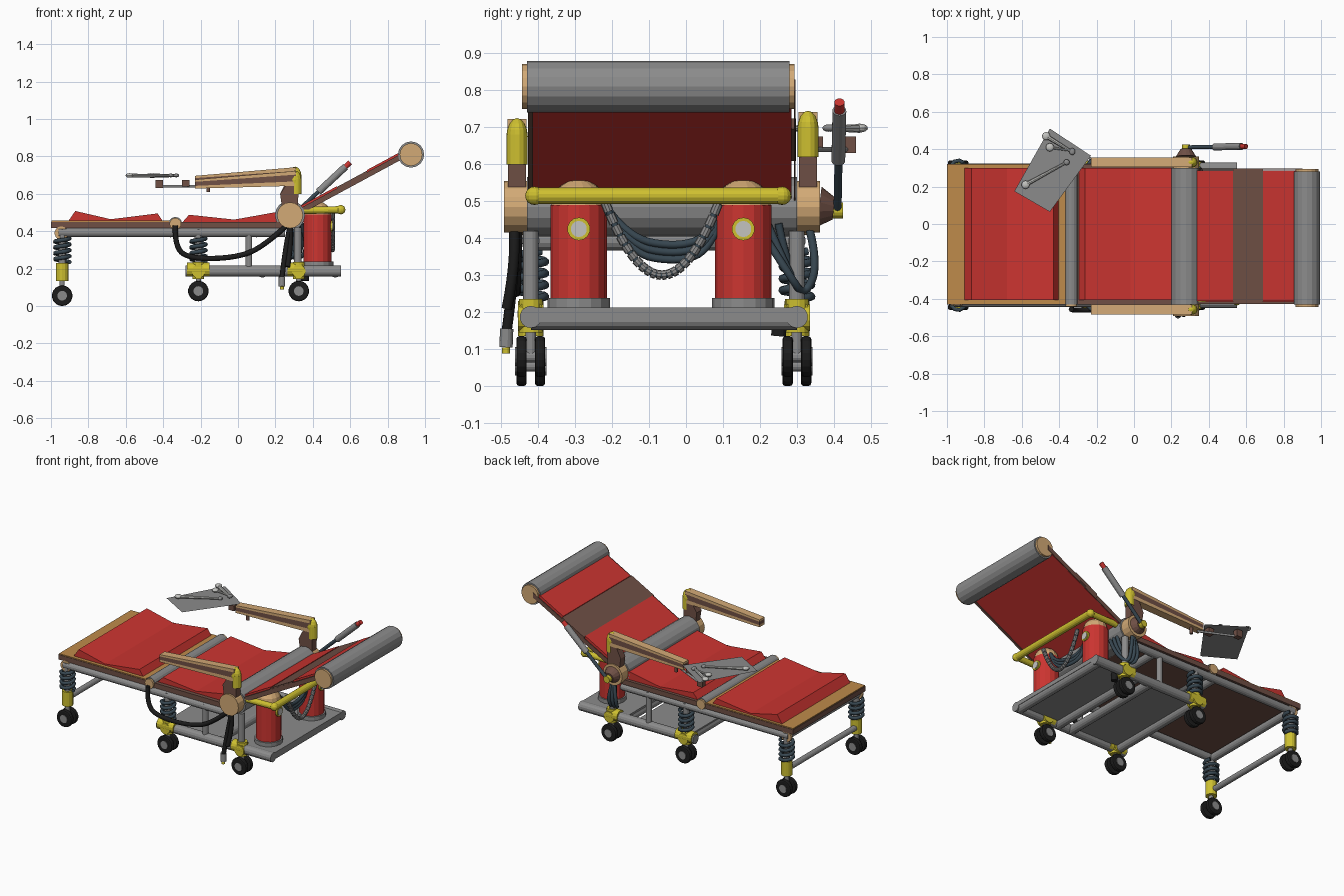
import bpy, bmesh, math
from mathutils import Vector

if "Cube" in bpy.data.objects:
    bpy.data.objects.remove(bpy.data.objects["Cube"])


def material(name, *rgb):
    m = bpy.data.materials.new(name)
    m.use_nodes = True
    m.diffuse_color = (*rgb, 1)
    m.node_tree.nodes["Principled BSDF"].inputs["Base Color"].default_value = (*rgb, 1)
    return m


RED = material("red padding", .60, .035, .03)
GREY = material("grey metal", .26, .26, .26)
TAN = material("tan wood", .65, .40, .18)
ORANGE = material("orange wood", .52, .26, .07)
BROWN = material("brown wood", .16, .08, .06)
YELLOW = material("yellow paint", .62, .53, .03)
BLACK = material("black rubber", .012, .012, .012)
BLUE = material("dark blue hose", .04, .065, .085)
LIGHT = material("pale metal", .55, .55, .53)


def add(name, mesh, mat):
    mesh.materials.clear()
    mesh.materials.append(mat)
    ob = bpy.data.objects.new(name, mesh)
    bpy.context.collection.objects.link(ob)
    return ob


def from_bm(name, bm, mat):
    bmesh.ops.recalc_face_normals(bm, faces=bm.faces)
    mesh = bpy.data.meshes.new(name)
    bm.to_mesh(mesh)
    bm.free()
    return add(name, mesh, mat)


def tube(name, p, q, r, mat, r2=None, n=14):
    p, q = Vector(p), Vector(q)
    bm = bmesh.new()
    bmesh.ops.create_cone(bm, cap_ends=True, segments=n, radius1=r,
                          radius2=r if r2 is None else r2, depth=(q - p).length)
    ob = from_bm(name, bm, mat)
    turn = (q - p).to_track_quat('Z', 'Y').to_matrix().to_4x4()
    turn.translation = (p + q) / 2
    ob.data.transform(turn)
    return ob


def ball(name, c, size, mat):
    bm = bmesh.new()
    bmesh.ops.create_uvsphere(bm, u_segments=14, v_segments=8, radius=1)
    for v in bm.verts:
        v.co = Vector([c[i] + v.co[i] * size[i] for i in range(3)])
    return from_bm(name, bm, mat)


def prism(name, outline, y0, y1, mat):
    """Side profile in x and z, pushed along y."""
    bm = bmesh.new()
    face = bm.faces.new([bm.verts.new((x, y0, z)) for x, z in outline])
    out = bmesh.ops.extrude_face_region(bm, geom=[face])
    moved = [g for g in out["geom"] if isinstance(g, bmesh.types.BMVert)]
    bmesh.ops.translate(bm, verts=moved, vec=(0, y1 - y0, 0))
    return from_bm(name, bm, mat)


def box(name, x, y, z, mat):
    return prism(name, [(x[0], z[0]), (x[1], z[0]), (x[1], z[1]), (x[0], z[1])], *y, mat)


def hose(name, pts, r, mat, smooth=True):
    cu = bpy.data.curves.new(name, 'CURVE')
    cu.dimensions = '3D'
    cu.bevel_depth, cu.bevel_resolution, cu.resolution_u = r, 2, 6
    cu.use_fill_caps = True
    sp = cu.splines.new('NURBS' if smooth else 'POLY')
    sp.points.add(len(pts) - 1)
    for point, co in zip(sp.points, pts):
        point.co = (*co, 1)
    if smooth:
        sp.order_u, sp.use_endpoint_u = 3, True
    tmp = bpy.data.objects.new(name + "_path", cu)
    bpy.context.collection.objects.link(tmp)
    mesh = bpy.data.meshes.new_from_object(tmp.evaluated_get(bpy.context.evaluated_depsgraph_get()))
    bpy.data.objects.remove(tmp)
    return add(name, mesh, mat)


R, L = -.42, .30          # the two long sides of the bed
SIDES = (("right", R, -1), ("left", L, 1))

# Leg and seat boards, with padding
box("bed_board", (-1, .25), (-.43, .32), (.418, .45), BROWN)
box("leg_board_top", (-.997, -.36), (-.427, .317), (.45, .456), ORANGE)
prism("leg_cushion", [(-.91, .45), (-.87, .508), (-.68, .464), (-.43, .495), (-.40, .45)], -.405, .30, RED)
prism("seat_cushion", [(-.295, .45), (-.262, .488), (-.02, .462), (.22, .505), (.22, .45)], -.405, .30, RED)

# Rollers at the knee, hip and head
for name, x, z, r, y0, y1, cap in (("knee", -.335, .44, .036, -.43, .315, .012),
                                   ("hip", .278, .485, .08, -.43, .30, .062),
                                   ("head", .925, .81, .07, -.43, .28, .014)):
    tube(name + "_roller", (x, y0, z), (x, y1, z), r, GREY, n=16)
    for y, d in ((y0, -cap), (y1, cap)):
        tube(name + "_roller_cap", (x, y, z), (x, y + d, z), r * .87, TAN, n=16)
tube("hip_boss", (.278, .36, .485), (.278, .40, .48), .055, BROWN, .03)


# Sloping backrest
def slab(name, x0, x1, low, high, y0, y1, mat):
    z0, z1 = (.485 + (x - .30) * .54 for x in (x0, x1))
    prism(name, [(x0, z0 + low), (x1, z1 + low), (x1, z1 + high), (x0, z0 + high)], y0, y1, mat)


slab("back_lower_pad", .31, .53, .0, .032, -.412, .285, RED)
slab("back_band", .53, .69, .0, .028, -.425, .297, BROWN)
slab("back_upper_pad", .69, .88, .0, .032, -.412, .285, RED)
slab("back_underside", .30, .89, -.006, .0, -.415, .285, RED)
for name, y, s in SIDES:
    slab("back_rail_" + name, .30, .90, -.012, .02, y - .008, y + .006 - (s > 0) * .01, BROWN)

# Arms, posts and yellow elbows
for name, y, s in SIDES:
    c, up = (-.457, 0) if s < 0 else (.33, .02)
    for part, a, b, mat in (("arm_base", 0, .3, TAN), ("arm_core", .3, .75, BROWN), ("arm_top", .75, 1, TAN)):
        def level(x, t):
            k = (x + .23) / .55
            return .628 + up + k * .015 + t * (.048 + k * .032)
        prism(f"{part}_{name}", [(-.23, level(-.23, a)), (.31, level(.31, a)),
                                 (.31, level(.31, b)), (-.23, level(-.23, b))], c - .026, c + .026, mat)
    prism("arm_post_" + name, [(.235, .53), (.32, .53), (.325, .65 + up), (.265, .66 + up), (.225, .60)],
          c - .024, c + .024, BROWN)
    ball("elbow_" + name, (.305, c, .675 + up), (.035, .029, .05), YELLOW)
    tube("elbow_sleeve_" + name, (.312, c, .60 + up), (.312, c, .68 + up), .028, YELLOW)

# Tray with tools
tray = [(-.45, .51), (-.23, .365), (-.45, .065), (-.64, .175)]
bm = bmesh.new()
top = bm.faces.new([bm.verts.new((x, y, .684)) for x, y in tray])
bmesh.ops.solidify(bm, geom=[top], thickness=.008)
from_bm("tray", bm, GREY)
box("tray_block", (-.44, -.40), (.425, .46), (.63, .675), BROWN)
box("tray_block_inner", (-.30, -.26), (.33, .37), (.64, .675), BROWN)
tube("tray_bracket", (-.42, .44, .64), (-.20, .335, .64), .007, GREY)
tube("tray_pin", (-.16, .33, .61), (-.16, .33, .65), .01, BROWN)
for a, b, r in (((-.58, .21), (-.36, .33), .011), ((-.47, .47), (-.33, .385), .012), ((-.45, .41), (-.33, .39), .007)):
    tube("tool", (*a, .697), (*b, .697), r, LIGHT, r * .6, 8)
    ball("tool_end", (*a, .698), (.022, .022, .012), LIGHT)
    ball("tool_tip", (*b, .698), (.016, .016, .010), GREY)

# Recline lever
tube("lever_pivot", (.278, .39, .475), (.278, .425, .475), .022, YELLOW)
tube("lever_rod", (.29, .41, .48), (.45, .413, .63), .011, BLUE)
tube("lever_grip", (.43, .412, .61), (.575, .415, .745), .019, GREY)
tube("lever_tip", (.575, .415, .745), (.60, .415, .768), .014, RED)

# Under-bed frame and lower chassis
for name, y, s in SIDES:
    tube("bed_rail_" + name, (-.96, y, .393), (.25, y, .393), .024, GREY)
    tube("chassis_rail_" + name, (-.28, y, .187), (.55, y, .187), .03, GREY)
    tube("mid_post_" + name, (.058, y, .19), (.058, y, .41), .018, GREY)
    tube("rear_post_" + name, (.32, y, .19), (.32, y, .42), .021, GREY)
for x in (-.945, -.36, .10):
    tube("bed_cross_tube", (x, R, .392), (x, L, .392), .025, GREY)
for y in (R, L):
    d = math.copysign(.015, y)
    tube("foot_tube_cap", (-.945, y, .39), (-.945, y + d, .39), .036, TAN)
tube("foot_brace", (-.945, R, .175), (-.945, L, .175), .018, GREY)
for x in (-.22, .13, .23, .52):
    tube("chassis_cross_tube", (x, R, .18), (x, L, .18), .028, GREY)
box("front_plate", (-.24, .13), (-.41, .29), (.185, .208), GREY)
box("rear_plate", (.21, .55), (-.41, .29), (.185, .212), GREY)

# Legs: spring, yellow socket and twin-wheel caster
for name, y, s in SIDES:
    for place, x, wz in (("foot", -.94, .055), ("mid", -.212, .08), ("rear", .325, .08)):
        tag = f"_{place}_{name}"
        if place == "foot":
            tube("socket" + tag, (x, y, .135), (x, y, .23), .034, YELLOW)
        else:
            tube("socket" + tag, (x, y, .145), (x, y, .235), .032, YELLOW)
            tube("clamp" + tag, (x - .06, y, .195), (x + (.06 if place == "mid" else .02), y, .195), .037, YELLOW)
            tube("collar" + tag, (x, y - .035, .185), (x, y + .035, .185), .036, YELLOW)
        if place != "rear":
            tube("strut" + tag, (x, y, .2), (x, y, .41), .02, GREY)
            coil = [(x + .04 * math.cos(i * .7), y + .04 * math.sin(i * .7), .235 + i * .0035) for i in range(38)]
            hose("spring" + tag, coil, .011, BLUE, False)
        tube("caster_stem" + tag, (x, y, wz), (x, y, .16), .014, GREY)
        tube("axle" + tag, (x, y - .038, wz), (x, y + .038, wz), .016, GREY)
        for d in (-1, 1):
            wy = y + d * .025
            wheel = tube("wheel" + tag, (x, wy - .014, wz), (x, wy + .014, wz), .055, BLACK, n=18)
            bev = wheel.modifiers.new("rounded tread", 'BEVEL')
            bev.width, bev.segments = .008, 2
            tube("hub" + tag, (x, wy, wz), (x, wy + d * .017, wz), .026, GREY)

# Tanks with domes and gauges
for name, y in (("right", -.29), ("left", .155)):
    tube("tank_foot_" + name, (.425, y, .21), (.425, y, .238), .085, GREY, n=16)
    tube("tank_" + name, (.425, y, .238), (.425, y, .49), .076, RED, n=16)
    ball("tank_dome_" + name, (.425, y, .49), (.074, .074, .07), TAN)
    tube("gauge_rim_" + name, (.48, y, .425), (.506, y, .425), .031, YELLOW)
    tube("gauge_" + name, (.50, y, .425), (.51, y, .425), .022, LIGHT)

# Yellow push handle
tube("handle_bar", (.55, -.41, .515), (.55, .26, .515), .022, YELLOW)
for y in (-.41, .26):
    tube("handle_arm", (.31, y, .51), (.55, y, .515), .019, YELLOW)
    ball("handle_end", (.55, y, .515), (.025, .025, .025), YELLOW)

# Hoses
hose("side_hose", [(-.335, -.455, .43), (-.34, -.46, .30), (-.23, -.46, .25), (.0, -.46, .26),
                   (.14, -.46, .32), (.26, -.455, .43)], .014, BLACK)
for x, low in ((.235, .15), (.265, .21)):
    hose("drop_hose", [(.28, -.465, .43), (x + .02, -.46, .33), (x, -.485, low)], .014, BLACK)
tube("drop_connector", (.235, -.487, .105), (.235, -.485, .155), .018, GREY)
tube("drop_tip", (.235, -.487, .088), (.235, -.487, .105), .011, YELLOW)
for i in range(3):
    hose("left_hose", [(.29, .33, .44), (.26 + i * .03, .36, .33), (.27 + i * .02, .32, .24),
                       (.32 + i * .03, .28, .30), (.34, .25 - i * .03, .44)], .011, BLUE)
    hose("tank_hose", [(.45, -.22, .49), (.47, -.16, .36 + i * .02), (.45, -.02, .335 + i * .02),
                       (.44, .07, .37 + i * .02), (.44, .11, .49)], .011, BLUE)
tube("loose_plug", (.36, .25, .135), (.36, .255, .19), .02, BLACK)

# Ribbed hose hanging between the tanks
ribs = [(.505, -.065 + .155 * t, .30 + .2 * t ** 2) for t in (i / 11 - 1 for i in range(23))]
hose("ribbed_hose_core", ribs, .009, BLUE, False)
for a, b in zip(ribs, ribs[1:]):
    tube("hose_rib", a, Vector(a).lerp(Vector(b), .8), .013, GREY, n=10)
